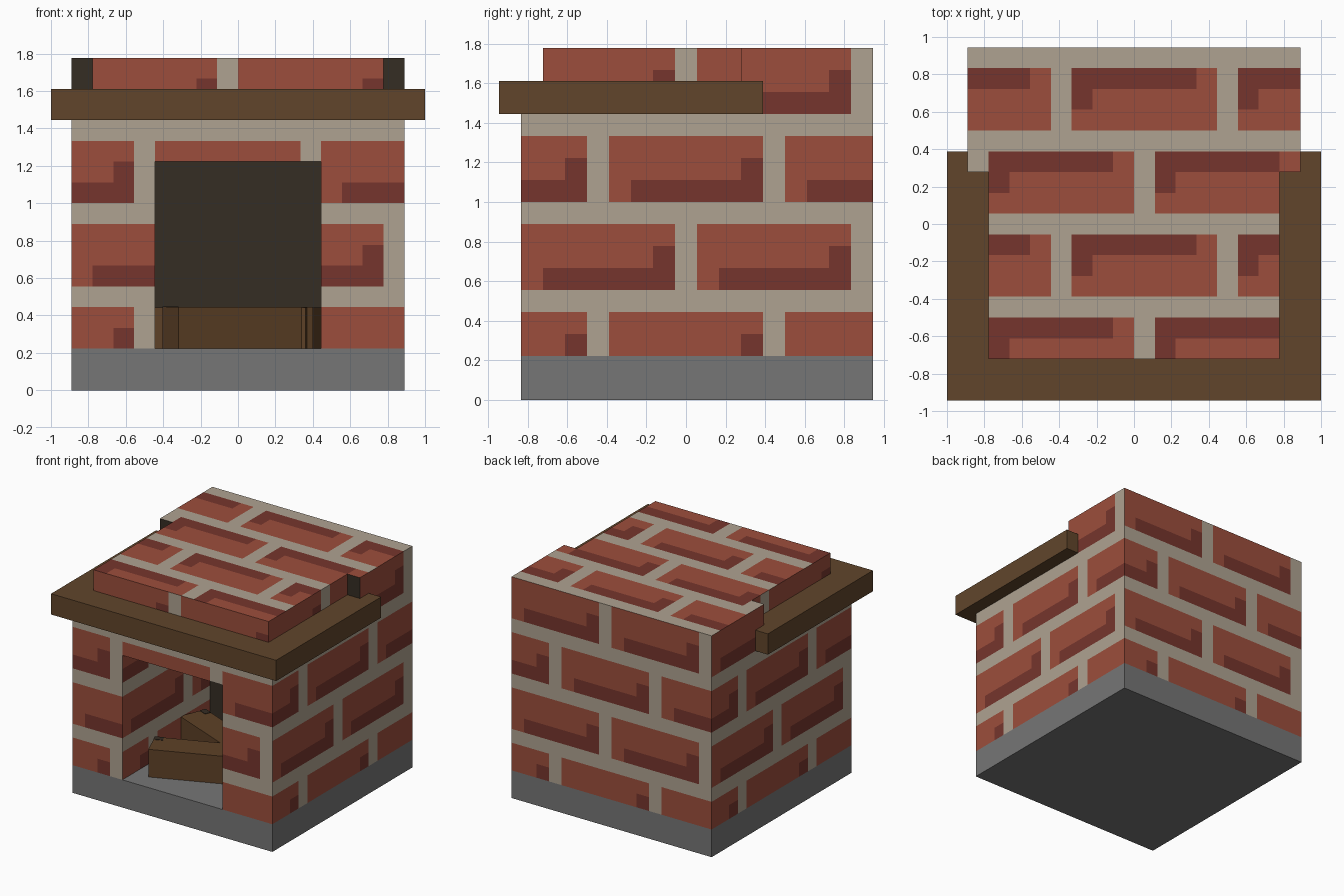
import bpy
import bmesh
from math import radians
from mathutils import Matrix, Vector

cube = bpy.data.objects.get("Cube")
if cube:
    bpy.data.objects.remove(cube)

U = 1 / 9                           # one grid unit
ORIGIN = Vector((-8, -7.5, 0))      # grid corner of the hearth block


def material(name, rgb):
    m = bpy.data.materials.new(name)
    m.use_nodes = True
    m.diffuse_color = (*rgb, 1)
    m.node_tree.nodes["Principled BSDF"].inputs["Base Color"].default_value = (*rgb, 1)
    return m


MORTAR = material("mortar", (0.43, 0.365, 0.283))
BRICK = material("brick", (0.335, 0.076, 0.045))
BRICK_DARK = material("dark_brick", (0.18, 0.036, 0.026))
SOOT = material("soot", (0.036, 0.026, 0.017))
STONE = material("grey_stone", (0.181, 0.181, 0.181))
WOOD = material("mantel_wood", (0.119, 0.060, 0.024))
LOG = material("log_wood", (0.112, 0.053, 0.020))


def finish(bm, name, mats):
    mesh = bpy.data.meshes.new(name)
    bm.to_mesh(mesh)
    bm.free()
    for m in mats:
        mesh.materials.append(m)
    obj = bpy.data.objects.new(name, mesh)
    bpy.context.collection.objects.link(obj)
    return obj


def box_bmesh(lo, hi):
    lo, hi = Vector(lo), Vector(hi)
    bm = bmesh.new()
    bmesh.ops.create_cube(bm, size=1)
    bmesh.ops.transform(bm, verts=bm.verts, matrix=Matrix.Translation((lo + hi) / 2)
                        @ Matrix.Diagonal((*(hi - lo), 1)))
    return bm


def to_world(bm):
    bmesh.ops.translate(bm, verts=bm.verts, vec=ORIGIN)
    bmesh.ops.scale(bm, verts=bm.verts, vec=(U, U, U))


def plain_box(name, lo, hi, mat):
    bm = box_bmesh(lo, hi)
    to_world(bm)
    return finish(bm, name, [mat])


def brick_colour(c, n):
    """Material slot of a wall cell in running-bond brickwork."""
    if abs(n.z) > 0.5:
        u, v = (16 - c.x if n.z > 0 else c.x), 16 - c.y
    elif abs(n.y) > 0.5:
        u, v = (c.x if n.y < 0 else 16 - c.x), c.z
    else:
        u, v = (c.y if n.x > 0 else 16 - c.y), c.z
    u, v = int(u), int(v)
    col = (u - (0 if v // 4 % 2 else 4)) % 8
    row = v % 4
    if row == 0 or col == 7:
        return 0
    shaded = (row == 1 and col > 0) or (row == 2 and col == 6)
    return 2 if shaded else 1


def brick_box(name, lo, hi, sooty_front=False):
    bm = box_bmesh(lo, hi)
    for axis in range(3):
        normal = Vector([float(i == axis) for i in range(3)])
        for k in range(lo[axis] + 1, hi[axis]):
            bmesh.ops.bisect_plane(bm, geom=bm.verts[:] + bm.edges[:] + bm.faces[:],
                                   plane_co=normal * k, plane_no=normal)
    bm.normal_update()
    for f in bm.faces:
        if sooty_front and f.normal.y < -0.5:
            f.material_index = 3
        else:
            f.material_index = brick_colour(f.calc_center_median(), f.normal)
    to_world(bm)
    return finish(bm, name, [MORTAR, BRICK, BRICK_DARK, SOOT])


# Stone base and brickwork around the firebox
plain_box("stone_base", (0, 0, 0), (16, 16, 2), STONE)
brick_box("back_wall", (0, 10, 2), (16, 16, 16), sooty_front=True)
brick_box("right_pillar", (0, 0, 2), (4, 10, 13))
brick_box("left_pillar", (12, 0, 2), (16, 10, 13))
brick_box("lintel", (4, 0, 11), (12, 10, 13))
brick_box("chimney_top", (1, 1, 13), (15, 10, 16))

# Wooden mantel shelf wrapping the front and sides
plain_box("mantel", (-1, -1, 13), (17, 11, 14.5), WOOD)


# Two crossed logs with a charred corner on top
def log(name, corner, length, angle, top):
    place = Matrix.Translation((*corner, 2 * U)) @ Matrix.Rotation(radians(angle), 4, 'Z')
    wide = 2 * U
    parts = ((name, (0, 0, 0), (length, wide, top), LOG),
             (name + "_char", (0, wide - 0.05, top), (0.07, wide, top + 0.003), SOOT))
    for part, lo, hi, mat in parts:
        bm = box_bmesh(lo, hi)
        bmesh.ops.transform(bm, verts=bm.verts, matrix=place)
        finish(bm, part, [mat])


log("front_log", (-0.318, -0.684), 7 * U, 22.5, 0.222)
log("back_log", (-0.46, -0.08), 8 * U, -22.5, 0.220)
